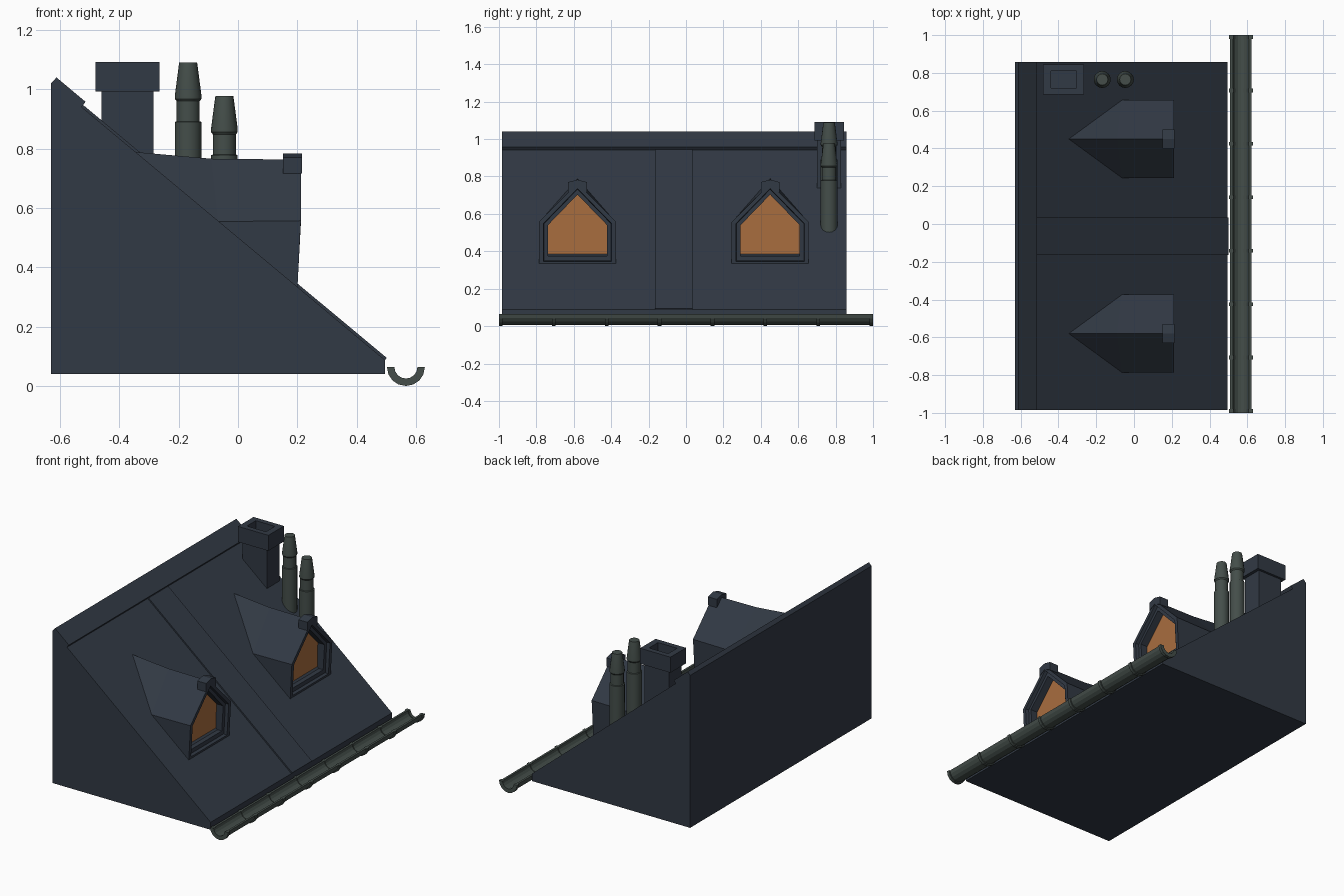
import bpy, bmesh, math

if "Cube" in bpy.data.objects:
    bpy.data.objects.remove(bpy.data.objects["Cube"])


def material(name, rgb):
    m = bpy.data.materials.new(name)
    m.diffuse_color = (*rgb, 1)
    m.use_nodes = True
    m.node_tree.nodes["Principled BSDF"].inputs["Base Color"].default_value = m.diffuse_color
    return m


SLATE = material("dark slate", (0.031, 0.041, 0.058))
METAL = material("green grey metal", (0.058, 0.076, 0.068))
GLOW = material("amber window", (0.40, 0.155, 0.05))


def finish(name, bm, *mats, smooth=False):
    bmesh.ops.recalc_face_normals(bm, faces=bm.faces)
    me = bpy.data.meshes.new(name)
    bm.to_mesh(me)
    bm.free()
    ob = bpy.data.objects.new(name, me)
    bpy.context.collection.objects.link(ob)
    for m in mats:
        me.materials.append(m)
    if smooth:
        bpy.ops.object.select_all(action='DESELECT')
        ob.select_set(True)
        bpy.context.view_layer.objects.active = ob
        bpy.ops.object.shade_smooth_by_angle(angle=math.radians(35))
    return ob


def bridge(bm, rings):
    for a, b in zip(rings, rings[1:]):
        for i in range(len(a)):
            j = (i + 1) % len(a)
            bm.faces.new((a[i], a[j], b[j], b[i]))


def extrude_y(name, profile, y0, y1, mat, smooth=False):
    """Closed xz profile swept along y."""
    bm = bmesh.new()
    rings = [[bm.verts.new((x, y, z)) for x, z in profile] for y in (y0, y1)]
    bridge(bm, rings)
    for r in rings:
        bm.faces.new(r)
    return finish(name, bm, mat, smooth=smooth)


def roof_z(x):
    return 0.088 + (0.495 - x) * 0.834


# Roof body with raised ridge cap along the top edge
extrude_y("roof_body", [(-0.63, 0.04), (0.495, 0.04), (0.495, roof_z(0.495)),
                        (-0.527, roof_z(-0.527)), (-0.514, 0.958),
                        (-0.612, 1.04), (-0.63, 1.02)], -0.985, 0.858, SLATE)
# Slightly raised strip down the middle of the slope
extrude_y("roof_strip", [(0.485, roof_z(0.485) - 0.01), (0.494, roof_z(0.494) - 0.005),
                         (0.501, 0.095), (-0.52, roof_z(-0.52) + 0.011),
                         (-0.54, roof_z(-0.54) - 0.01)], -0.165, 0.035, SLATE)


# Chimney: lofted rectangles, ending in a sunken flue
def chimney():
    bm = bmesh.new()
    cx, cy = -0.3725, 0.765
    steps = [(0.0875, 0.064, 0.65), (0.0875, 0.064, 0.992), (0.108, 0.079, 0.992),
             (0.108, 0.079, 1.092), (0.068, 0.045, 1.092), (0.068, 0.045, 1.0)]
    rings = [[bm.verts.new((cx + sx * hx, cy + sy * hy, z))
              for sx, sy in ((-1, -1), (1, -1), (1, 1), (-1, 1))] for hx, hy, z in steps]
    bridge(bm, rings)
    bm.faces.new(rings[0])
    bm.faces.new(rings[-1])
    finish("chimney", bm, SLATE)


chimney()


# Vent pipes: turned profile
def vent(name, x, y, top, bottom):
    bm = bmesh.new()
    steps = [(0.045, bottom), (0.045, top - 0.2), (0.039, top - 0.198), (0.039, top - 0.13),
             (0.045, top - 0.122), (0.045, top - 0.112), (0.032, top - 0.012), (0.03, top)]
    n = 16
    rings = [[bm.verts.new((x + r * math.cos(2 * math.pi * i / n),
                            y + r * math.sin(2 * math.pi * i / n), z))
              for i in range(n)] for r, z in steps]
    bridge(bm, rings)
    bm.faces.new(rings[0])
    bm.faces.new(rings[-1])
    finish(name, bm, METAL, smooth=True)


vent("vent_pipe_tall", -0.168, 0.765, 1.09, 0.55)
vent("vent_pipe_short", -0.046, 0.765, 0.978, 0.44)


# Gutter: half-round channel with collars
def half_ring(outer, inner, n=8):
    arc = [math.pi + math.pi * i / n for i in range(n + 1)]
    pts = [(outer, a) for a in arc] + [(inner, a) for a in reversed(arc)]
    return [(0.566 + r * math.cos(a), 0.064 + r * math.sin(a)) for r, a in pts]


extrude_y("gutter", half_ring(0.057, 0.043), -0.995, 0.995, METAL)
for i in range(8):
    y = -0.99 + i * 1.98 / 7
    extrude_y(f"gutter_collar_{i + 1}", half_ring(0.064, 0.039), y - 0.01, y + 0.01, METAL)


# Dormers: gabled box running back into the slope, with a recessed window
def dormer(name, cy):
    bm = bmesh.new()

    def gable(w, b, e, p, x, xb):
        return [bm.verts.new((vx, cy + s * w, z)) for vx, s, z in
                ((xb, -1, b), (xb, 1, b), (x, 1, e), (x, 0, p), (x, -1, e))]

    outer = gable(0.206, 0.326, 0.557, 0.763, 0.212, 0.2)
    rings = [outer,
             gable(0.183, 0.346, 0.548, 0.735, 0.212, 0.2),
             gable(0.18, 0.348, 0.547, 0.732, 0.19, 0.18),
             gable(0.158, 0.376, 0.54, 0.703, 0.19, 0.18),
             gable(0.158, 0.376, 0.54, 0.703, 0.142, 0.138)]
    bridge(bm, rings)
    bm.faces.new(rings[-1]).material_index = 1
    # roof panels and cheeks
    ridge = bm.verts.new((-0.09, cy, 0.766))
    tip = bm.verts.new((-0.35, cy, 0.789))
    low = bm.verts.new((-0.3, cy, 0.6))
    for s, eave, base in ((-1, outer[4], outer[0]), (1, outer[2], outer[1])):
        back = bm.verts.new((-0.067, cy + s * 0.206, 0.554))
        foot = bm.verts.new((-0.067, cy + s * 0.206, 0.326))
        bm.faces.new((eave, outer[3], ridge, back))
        bm.faces.new((ridge, tip, back))
        bm.faces.new((eave, back, foot, base))
        bm.faces.new((back, tip, low))
        bm.faces.new((back, low, foot))
        if s < 0:
            first = foot
    bm.faces.new((outer[0], outer[1], foot, first))
    bm.faces.new((first, foot, low))
    finish(name, bm, SLATE, GLOW)
    # ridge block at the front of the gable
    bm = bmesh.new()
    rings = [[bm.verts.new((x, cy + y, z)) for y, z in
              ((-0.05, 0.716), (0, 0.74), (0.05, 0.716), (0.05, 0.77), (0, 0.783), (-0.05, 0.77))]
             for x in (0.152, 0.215)]
    bridge(bm, rings)
    for r in rings:
        bm.faces.new(r)
    finish(name + "_ridge_block", bm, SLATE)


dormer("dormer_left", -0.58)
dormer("dormer_right", 0.45)
